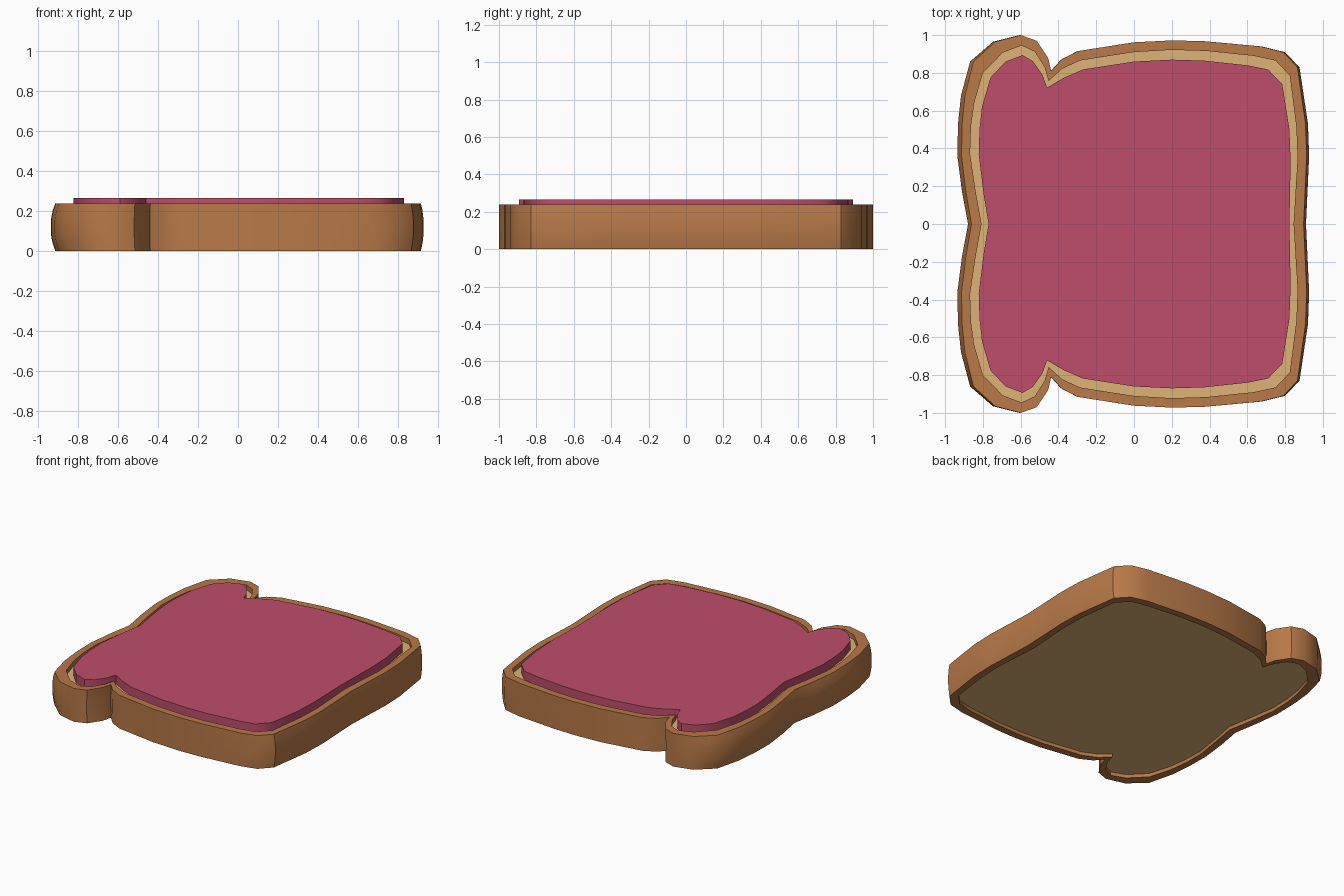
import bpy, math

if "Cube" in bpy.data.objects:
    bpy.data.objects.remove(bpy.data.objects["Cube"])

# Half outlines (y >= 0), running from the left middle to the right middle
CRUST = [(-.86, 0), (-.89, .17), (-.913, .36), (-.91, .53), (-.895, .68), (-.85, .86), (-.735, .965),
         (-.60, 1.0), (-.515, .97), (-.455, .88), (-.438, .81), (-.385, .87), (-.30, .915),
         (0, .962), (.2, .972), (.37, .968), (.67, .94), (.79, .91), (.865, .83),
         (.908, .53), (.914, .36), (.898, 0)]
RIM = [(-.807, 0), (-.838, .17), (-.868, .37), (-.863, .52), (-.845, .645), (-.80, .80), (-.695, .907),
       (-.595, .945), (-.525, .912), (-.473, .83), (-.452, .757), (-.38, .822), (-.285, .866),
       (0, .91), (.2, .922), (.385, .916), (.635, .89), (.75, .865), (.825, .785),
       (.86, .51), (.866, .345), (.845, 0)]
JAM = [(-.77, 0), (-.798, .17), (-.822, .37), (-.818, .5), (-.805, .62), (-.76, .775), (-.68, .86),
       (-.59, .894), (-.535, .862), (-.485, .79), (-.46, .722), (-.37, .775), (-.27, .818),
       (0, .86), (.2, .87), (.37, .865), (.6, .84), (.71, .818), (.785, .74),
       (.823, .5), (.829, .33), (.823, 0)]


def material(name, colour):
    m = bpy.data.materials.new(name)
    m.diffuse_color = (*colour, 1)
    m.use_nodes = True
    m.node_tree.nodes["Principled BSDF"].inputs["Base Color"].default_value = m.diffuse_color
    return m


def loop(half, z, bulge=0):
    """Mirror a half outline into a counter-clockwise ring at height z."""
    pts = [(x, -y) for x, y in half] + list(reversed(half[1:-1]))
    return [(x + bulge * x ** 3 * (1 if x < 0 else .6), y, z) for x, y in pts]


def loft(name, loops, mat, caps):
    """Bridge rings with quads and optionally close both ends."""
    n = len(loops[0])
    verts = [p for ring in loops for p in ring]
    faces = []
    for k in range(len(loops) - 1):
        a, b = k * n, (k + 1) * n
        faces += [(a + i, a + (i + 1) % n, b + (i + 1) % n, b + i) for i in range(n)]
    if caps:
        faces.append(tuple(reversed(range(n))))
        faces.append(tuple(range(len(verts) - n, len(verts))))
    me = bpy.data.meshes.new(name)
    me.from_pydata(verts, [], faces)
    me.materials.append(mat)
    ob = bpy.data.objects.new(name, me)
    bpy.context.collection.objects.link(ob)
    bpy.ops.object.select_all(action='DESELECT')
    ob.select_set(True)
    bpy.context.view_layer.objects.active = ob
    bpy.ops.object.shade_smooth_by_angle(angle=math.radians(35))
    return ob


H = .238          # crust height
LOW, HIGH = .025, .203   # recessed bread faces

# Crust: bulging outer wall, flat rims and the short inner walls
loft("crust", [loop(RIM, LOW), loop(RIM, 0), loop(CRUST, 0),
               loop(CRUST, .04, .018), loop(CRUST, .085, .029),
               loop(CRUST, .153, .029), loop(CRUST, .198, .018),
               loop(CRUST, H), loop(RIM, H), loop(RIM, HIGH)],
     material("crust brown", (.48, .192, .065)), False)

# Bread: slab inside the crust, recessed on both sides
loft("bread", [loop(RIM, LOW), loop(RIM, HIGH)],
     material("bread tan", (.72, .45, .185)), True)

# Jam: raised layer on the bread
loft("jam", [loop(JAM, HIGH - .003), loop(JAM, .265)],
     material("jam red", (.51, .075, .147)), True)
